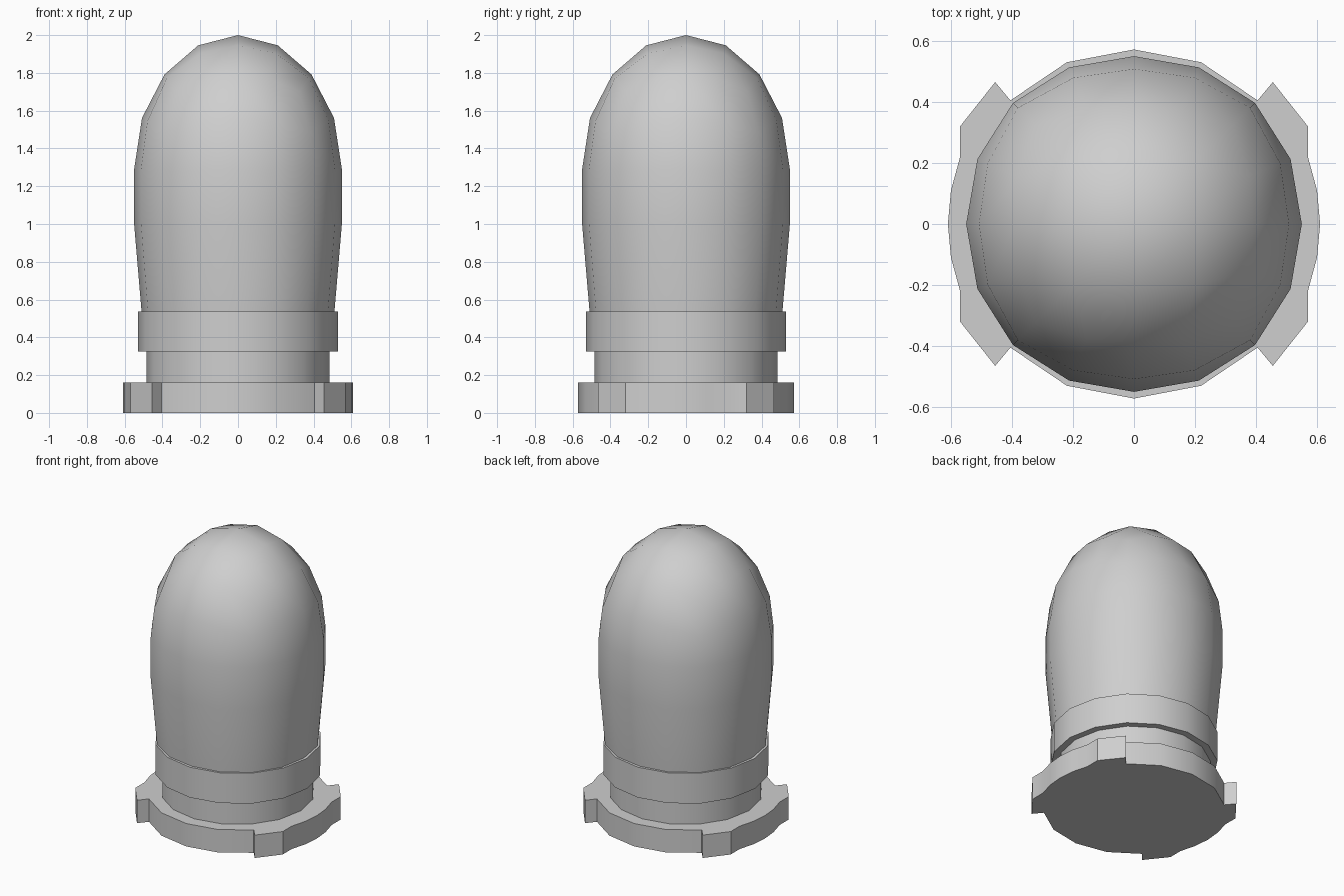
import bpy, bmesh, math

if "Cube" in bpy.data.objects:
    bpy.data.objects.remove(bpy.data.objects["Cube"], do_unlink=True)

COLOUR = (0.62, 0.62, 0.62, 1)
grey = bpy.data.materials.new("plain grey")
grey.use_nodes = True
grey.diffuse_color = COLOUR
grey.node_tree.nodes["Principled BSDF"].inputs["Base Color"].default_value = COLOUR


def finish(name, bm, angle):
    bmesh.ops.recalc_face_normals(bm, faces=bm.faces[:])
    mesh = bpy.data.meshes.new(name)
    bm.to_mesh(mesh)
    bm.free()
    obj = bpy.data.objects.new(name, mesh)
    bpy.context.collection.objects.link(obj)
    mesh.materials.append(grey)
    bpy.ops.object.select_all(action='DESELECT')
    obj.select_set(True)
    bpy.context.view_layer.objects.active = obj
    bpy.ops.object.shade_smooth_by_angle(angle=math.radians(angle))
    return obj


def prism(name, outline, bottom, top):
    bm = bmesh.new()
    base = bm.faces.new([bm.verts.new((x, y, bottom)) for x, y in outline])
    raised = bmesh.ops.extrude_face_region(bm, geom=[base], use_keep_orig=True)
    for v in raised["geom"]:
        if isinstance(v, bmesh.types.BMVert):
            v.co.z = top
    return finish(name, bm, 25)


def circle(radius, sides=16):
    return [(radius * math.cos(math.tau * i / sides),
             radius * math.sin(math.tau * i / sides)) for i in range(sides)]


def bulge(x, y):
    # slightly squared-off cross-section
    return 1 + 0.02 * math.sin(2 * math.atan2(y, x)) ** 2


# Base flange with two wide side lugs, mirrored from one quarter
quarter = [(0.61, 0), (0.6, 0.11), (0.57, 0.22), (0.57, 0.32), (0.455, 0.465),
           (0.405, 0.405), (0.22, 0.53), (0, 0.572)]
half = quarter + [(-x, y) for x, y in quarter[-2::-1]]
flange = half + [(x, -y) for x, y in half[-2:0:-1]]
prism("base_flange", flange, 0, 0.16)

# Neck and collar
prism("neck", circle(0.485), 0.15, 0.33)
prism("collar", circle(0.53), 0.325, 0.537)

# Dome: rounded cube grid, upper half kept, skirt pulled down to the collar
bm = bmesh.new()
bmesh.ops.create_cube(bm, size=2)
bmesh.ops.subdivide_edges(bm, edges=bm.edges[:], cuts=3, use_grid_fill=True)
for v in bm.verts:
    v.co = [math.tan(c * math.pi / 4) for c in v.co]
    v.co.normalize()
bmesh.ops.delete(bm, geom=[v for v in bm.verts if v.co.z < -0.01], context='VERTS')
for v in bm.verts:
    k = 0.55 * bulge(v.co.x, v.co.y)
    v.co = (v.co.x * k, v.co.y * k, 1.29 + v.co.z * 0.71)

for radius, height in ((0.55, 1.0), (0.51, 0.53)):
    rim = [e for e in bm.edges if e.is_boundary]
    new = bmesh.ops.extrude_edge_only(bm, edges=rim)["geom"]
    for v in [g for g in new if isinstance(g, bmesh.types.BMVert)]:
        a = math.atan2(v.co.y, v.co.x)
        r = radius * bulge(v.co.x, v.co.y)
        v.co = (r * math.cos(a), r * math.sin(a), height)
finish("dome", bm, 60)
